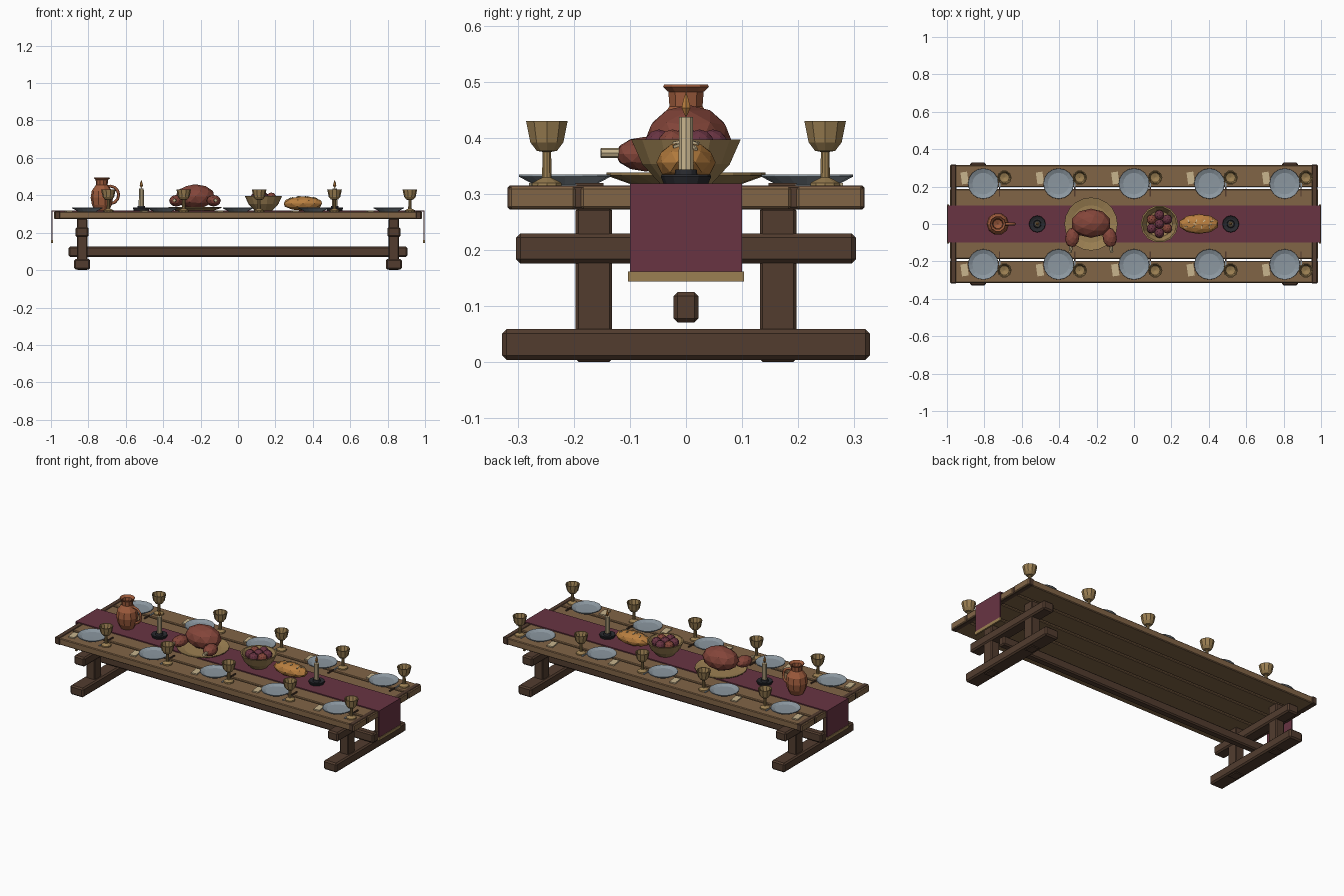
import bpy, bmesh, math
from mathutils import Vector, Matrix

if "Cube" in bpy.data.objects:
    bpy.data.objects.remove(bpy.data.objects["Cube"])


def material(name, r, g, b):
    m = bpy.data.materials.new(name)
    m.use_nodes = True
    m.diffuse_color = (r, g, b, 1)
    m.node_tree.nodes["Principled BSDF"].inputs["Base Color"].default_value = (r, g, b, 1)
    return m


OAK = material("oak", 0.22, 0.128, 0.062)
DARK = material("dark_oak", 0.085, 0.046, 0.028)
WINE = material("wine_red", 0.14, 0.034, 0.055)
PEWTER = material("pewter", 0.26, 0.31, 0.35)
BRASS = material("brass", 0.33, 0.215, 0.085)
CREAM = material("cream", 0.58, 0.46, 0.27)
MEAT = material("roast_brown", 0.23, 0.06, 0.042)
CLAY = material("clay", 0.34, 0.105, 0.045)
CRUST = material("crust", 0.48, 0.21, 0.05)
IRON = material("iron", 0.022, 0.023, 0.028)


def finish(name, bm, mat, loc=(0, 0, 0), rot=(0, 0, 0)):
    bmesh.ops.recalc_face_normals(bm, faces=bm.faces)
    me = bpy.data.meshes.new(name)
    bm.to_mesh(me)
    bm.free()
    me.materials.append(mat)
    ob = bpy.data.objects.new(name, me)
    ob.location, ob.rotation_euler = loc, rot
    bpy.context.collection.objects.link(ob)
    return ob


def box(name, mat, center, size, bevel=0.0, rot=(0, 0, 0)):
    bm = bmesh.new()
    bmesh.ops.create_cube(bm, size=1)
    bmesh.ops.scale(bm, vec=size, verts=bm.verts)
    if bevel:
        bmesh.ops.bevel(bm, geom=bm.edges[:], offset=bevel, segments=1, affect='EDGES')
    return finish(name, bm, mat, center, rot)


def lathe(name, mat, profile, loc, sides=12):
    """Revolve (radius, height) points; a zero radius closes the end."""
    bm = bmesh.new()
    rings = []
    for r, z in profile:
        if r == 0:
            rings.append([bm.verts.new((0, 0, z))] * sides)
        else:
            rings.append([bm.verts.new((r * math.cos(a), r * math.sin(a), z))
                          for a in (math.tau * i / sides for i in range(sides))])
    for low, high in zip(rings, rings[1:]):
        for i in range(sides):
            j = (i + 1) % sides
            corners = list(dict.fromkeys((low[i], low[j], high[j], high[i])))
            bm.faces.new(corners)
    return finish(name, bm, mat, loc)


def blob(name, mat, loc, radii, rot=(0, 0, 0), detail=2):
    bm = bmesh.new()
    bmesh.ops.create_icosphere(bm, subdivisions=detail, radius=1)
    bmesh.ops.scale(bm, vec=radii, verts=bm.verts)
    return finish(name, bm, mat, loc, rot)


# Table top: five planks and two cross battens near the ends
PITCH = 0.128
for i in range(5):
    box(f"plank_{i + 1}", OAK, (0, (i - 2) * PITCH, 0.293), (1.97, PITCH - 0.01, 0.039), 0.004)

# Trestles
for side, s in (("left", 1), ("right", -1)):
    box(f"end_batten_{side}", DARK, (s * 0.965, 0, 0.294), (0.031, 0.636, 0.043), 0.004)
    x = s * 0.833
    box(f"trestle_foot_{side}", DARK, (x, 0, 0.032), (0.086, 0.655, 0.055), 0.008)
    box(f"trestle_beam_{side}", DARK, (x, 0, 0.203), (0.07, 0.606, 0.054), 0.008)
    for part, t in (("back", 1), ("front", -1)):
        box(f"post_{part}_{side}", DARK, (x, t * 0.164, 0.138), (0.056, 0.065, 0.275), 0.005)
box("stretcher", DARK, (0, 0, 0.098), (1.81, 0.044, 0.054), 0.007)

# Runner with hanging ends and trim
box("runner", WINE, (0, 0, 0.316), (1.994, 0.2, 0.006))
for side, s in (("left", 1), ("right", -1)):
    box(f"runner_drop_{side}", WINE, (s * 0.994, 0, 0.235), (0.006, 0.2, 0.168))
    box(f"runner_trim_{side}", BRASS, (s * 0.995, 0, 0.153), (0.01, 0.206, 0.018))

# Place settings
PLATE = [(0, 0), (0.05, 0), (0.082, 0.017), (0.081, 0.021), (0.058, 0.011), (0, 0.01)]
GOBLET = [(0, 0), (0.028, 0), (0.027, 0.007), (0.009, 0.016), (0.008, 0.062), (0.019, 0.064),
          (0.031, 0.079), (0.039, 0.117), (0.034, 0.117), (0.026, 0.084), (0, 0.076)]
for t in (1, -1):
    for i in range(5):
        x = (i - 2) * 0.403
        tag = f"{'back' if t > 0 else 'front'}_{i + 1}"
        lathe(f"plate_{tag}", PEWTER, PLATE, (x, t * 0.216, 0.314), 16)
        lathe(f"goblet_{tag}", BRASS, GOBLET, (x + 0.113, t * 0.248, 0.313), 10)
        box(f"napkin_{tag}", CREAM, (x - 0.1, t * 0.246, 0.316), (0.036, 0.064, 0.007),
            rot=(0, 0, 0.14))
        box(f"knife_blade_{tag}", PEWTER, (x + 0.087, t * 0.235, 0.315), (0.008, 0.08, 0.004))
        box(f"knife_handle_{tag}", DARK, (x + 0.087, t * 0.172, 0.316), (0.007, 0.05, 0.007))

# Jug with a looped handle
TOP = 0.319
lathe("jug", CLAY, [(0, 0), (0.038, 0), (0.053, 0.03), (0.06, 0.068), (0.054, 0.105), (0.031, 0.137),
                    (0.033, 0.163), (0.043, 0.172), (0.041, 0.176), (0.029, 0.164), (0.025, 0.13),
                    (0, 0.12)], (-0.728, 0, TOP), 10)
curve = bpy.data.curves.new("jug_handle", 'CURVE')
curve.dimensions = '3D'
curve.bevel_depth, curve.bevel_resolution = 0.008, 0
spline = curve.splines.new('POLY')
spline.points.add(8)
for k, p in enumerate(spline.points):
    a = math.radians(115 - 230 * k / 8)
    p.co = (0.045 * math.cos(a), 0, 0.047 * math.sin(a), 1)
curve.materials.append(CLAY)
handle = bpy.data.objects.new("jug_handle", curve)
handle.location = (-0.683, 0, 0.402)
bpy.context.collection.objects.link(handle)

# Candles on dishes
for side, s in (("left", 1), ("right", -1)):
    x = s * 0.517
    lathe(f"candle_dish_{side}", IRON, [(0, 0), (0.04, 0), (0.045, 0.012), (0.043, 0.016), (0.03, 0.011),
                                        (0.021, 0.011), (0.019, 0.025), (0, 0.025)], (x, 0, TOP))
    lathe(f"candle_{side}", CREAM, [(0, 0.02), (0.014, 0.02), (0.013, 0.118), (0, 0.118)], (x, 0, TOP), 10)
    lathe(f"flame_{side}", CRUST, [(0, 0.117), (0.009, 0.134), (0.006, 0.147), (0, 0.164)], (x, 0, TOP), 6)

# Roast bird on a platter
lathe("platter", BRASS, [(0, 0), (0.1, 0), (0.142, 0.015), (0.142, 0.02), (0.1, 0.009), (0, 0.009)],
      (-0.23, 0, TOP - 0.001), 20)
blob("roast_body", MEAT, (-0.23, 0.004, 0.393), (0.108, 0.078, 0.066))
for side, s in (("left", 1), ("right", -1)):
    x = -0.23 + s * 0.1
    blob(f"drumstick_{side}", MEAT, (x, -0.072, 0.371), (0.038, 0.054, 0.031), (0, 0, s * 0.15))
    bone = lathe(f"bone_{side}", CREAM, [(0, 0), (0.009, 0), (0.009, 0.045), (0, 0.045)],
                 (x + s * 0.006, -0.107, 0.373), 8)
    bone.rotation_euler = (math.pi / 2, 0, s * 0.1)

# Fruit bowl
BX = 0.136
lathe("bowl", BRASS, [(0, 0), (0.048, 0), (0.08, 0.034), (0.1, 0.078), (0.092, 0.078), (0.07, 0.036),
                      (0, 0.02)], (BX, 0, TOP), 14)
for i in range(6):
    a = math.tau * (i + 0.5) / 6
    blob(f"fruit_{i + 1}", MEAT if i % 3 == 2 else WINE,
         (BX + 0.048 * math.cos(a), 0.048 * math.sin(a), 0.388), (0.027,) * 3, detail=2)
blob("fruit_middle", WINE, (BX, 0, 0.392), (0.026,) * 3)

# Loaf with slashes lying on the crust
LOAF, RADII = Vector((0.347, 0, 0.356)), Vector((0.108, 0.053, 0.038))
blob("loaf", CRUST, LOAF, RADII)
for i in range(4):
    for j in (-1, 0, 1):
        dx, dy = (i - 1.5) * 0.042 + j * 0.007, j * 0.016
        dz = RADII.z * math.sqrt(1 - (dx / RADII.x) ** 2 - (dy / RADII.y) ** 2)
        n = Vector((dx / RADII.x ** 2, dy / RADII.y ** 2, dz / RADII.z ** 2)).normalized()
        turn = n.to_track_quat('Z', 'Y').to_matrix() @ Matrix.Rotation(-0.4, 3, 'Z')
        if j or i % 2:
            box(f"loaf_slash_{i + 1}_{j + 2}", CREAM, LOAF + Vector((dx, dy, dz)), (0.005, 0.015, 0.005),
                rot=turn.to_euler())
